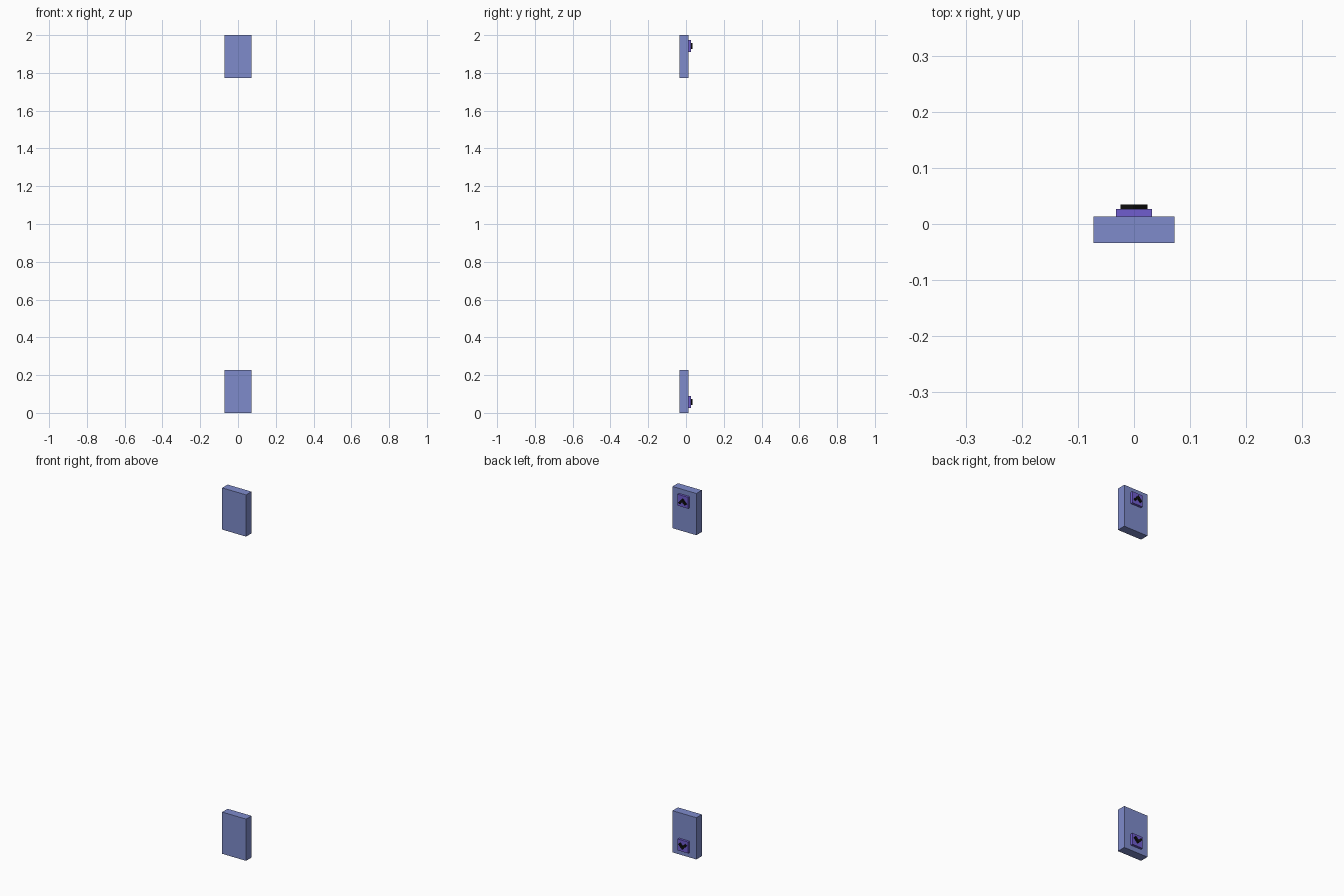
import bpy
import bmesh

if "Cube" in bpy.data.objects:
    bpy.data.objects.remove(bpy.data.objects["Cube"])


def material(name, rgb):
    m = bpy.data.materials.new(name)
    m.diffuse_color = (*rgb, 1)
    m.use_nodes = True
    m.node_tree.nodes["Principled BSDF"].inputs["Base Color"].default_value = m.diffuse_color
    return m


PANEL = material("panel_blue", (0.21, 0.26, 0.60))
BUTTON = material("button_purple", (0.16, 0.11, 0.62))
ARROW = material("arrow_black", (0.005, 0.005, 0.005))


def extrude_xz(name, outline, y0, y1, mat):
    """Solid made from an x-z outline extruded along y."""
    bm = bmesh.new()
    face = bm.faces.new([bm.verts.new((x, y0, z)) for x, z in outline])
    ext = bmesh.ops.extrude_face_region(bm, geom=[face])
    for v in ext["geom"]:
        if isinstance(v, bmesh.types.BMVert):
            v.co.y = y1
    bmesh.ops.recalc_face_normals(bm, faces=bm.faces)
    mesh = bpy.data.meshes.new(name)
    bm.to_mesh(mesh)
    bm.free()
    mesh.materials.append(mat)
    ob = bpy.data.objects.new(name, mesh)
    bpy.context.collection.objects.link(ob)
    return ob


def rect(hw, z0, z1):
    return [(-hw, z0), (hw, z0), (hw, z1), (-hw, z1)]


# right half of the upward chevron, about its centre
HALF = [(0.024, -0.008), (0.0155, -0.0165)]
CHEVRON = ([(0, 0.0165)] + HALF + [(0, -0.001)]
           + [(-x, z) for x, z in reversed(HALF)])

# upper call panel points up, lower one is its mirror about z = 1
for label, s in (("upper", 1), ("lower", -1)):
    def flip(pts):
        return [(x, 1 + s * (z - 1)) for x, z in pts]

    extrude_xz(label + "_panel", flip(rect(0.072, 1.772, 2.0)),
               -0.0335, 0.0135, PANEL)
    extrude_xz(label + "_button", flip(rect(0.032, 1.911, 1.973)),
               0.0135, 0.0265, BUTTON)
    extrude_xz(label + "_arrow", flip([(x, z + 1.942) for x, z in CHEVRON]),
               0.0265, 0.0345, ARROW)
